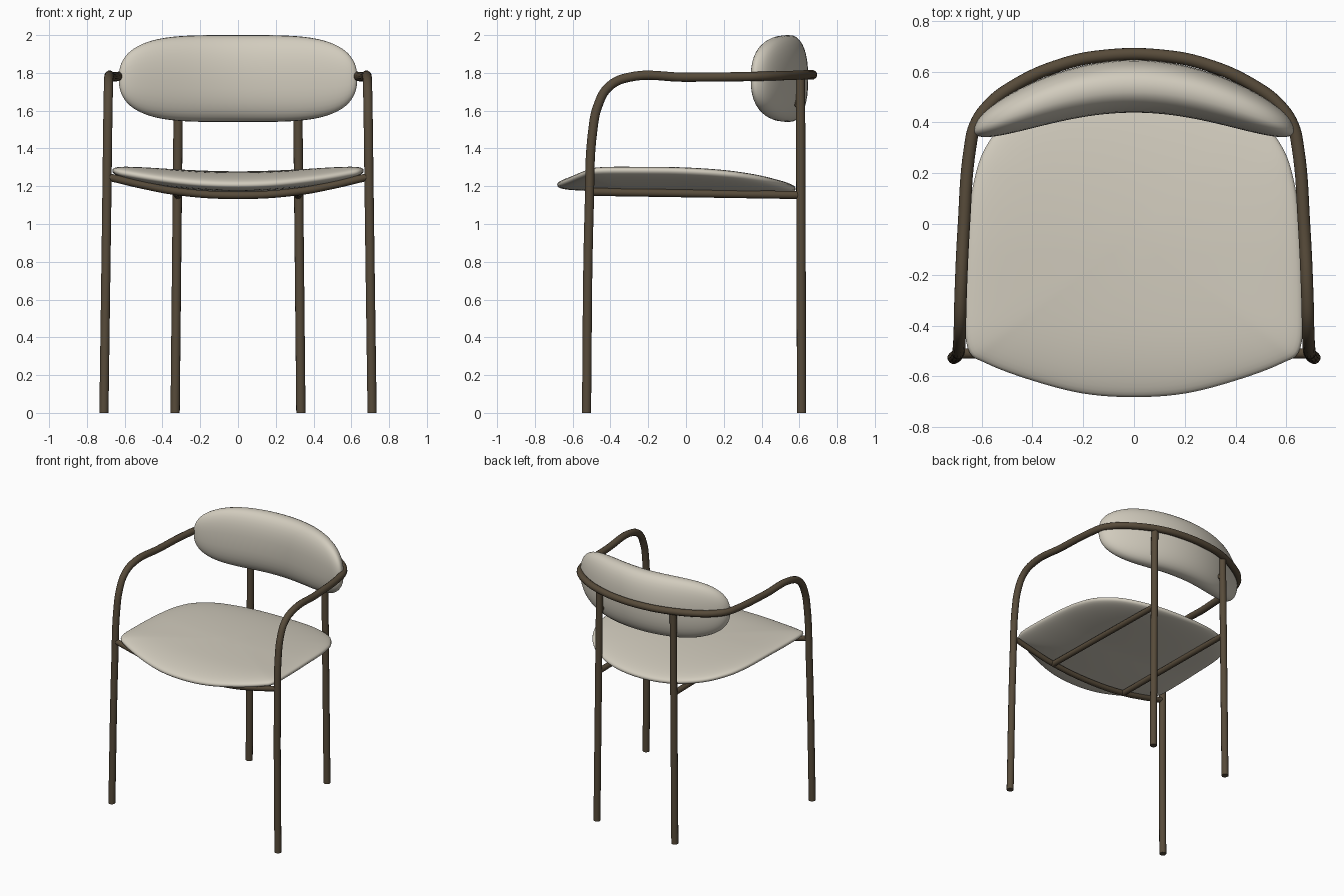
import bpy, bmesh, math
from mathutils import Vector

if "Cube" in bpy.data.objects:
    bpy.data.objects.remove(bpy.data.objects["Cube"], do_unlink=True)


def material(name, rgb):
    m = bpy.data.materials.new(name)
    m.use_nodes = True
    m.diffuse_color = (*rgb, 1)
    m.node_tree.nodes["Principled BSDF"].inputs["Base Color"].default_value = (*rgb, 1)
    return m


FABRIC = material("cream fabric", (0.64, 0.60, 0.51))
METAL = material("bronze metal", (0.095, 0.07, 0.042))


def select_only(ob):
    bpy.ops.object.select_all(action='DESELECT')
    ob.select_set(True)
    bpy.context.view_layer.objects.active = ob


def tube(name, points, radius=0.025):
    """Round tube along a smooth path, turned into a mesh."""
    cu = bpy.data.curves.new(name, 'CURVE')
    cu.dimensions = '3D'
    cu.bevel_depth = radius
    cu.bevel_resolution = 4
    cu.resolution_u = 8
    cu.use_fill_caps = True
    sp = cu.splines.new('BEZIER')
    sp.bezier_points.add(len(points) - 1)
    for bp, p in zip(sp.bezier_points, points):
        bp.co = p
        bp.handle_left_type = bp.handle_right_type = 'AUTO'
    cu.materials.append(METAL)
    ob = bpy.data.objects.new(name, cu)
    bpy.context.collection.objects.link(ob)
    select_only(ob)
    bpy.ops.object.convert(target='MESH')
    bpy.ops.object.shade_smooth_by_angle(angle=math.radians(50))


def loft(name, rings):
    """Closed skin over rings; collapsed end rings are merged to points."""
    bm = bmesh.new()
    rows = [[bm.verts.new(p) for p in ring] for ring in rings]
    n = len(rows[0])
    for a, b in zip(rows, rows[1:]):
        for i in range(n):
            j = (i + 1) % n
            bm.faces.new((a[i], a[j], b[j], b[i]))
    bmesh.ops.remove_doubles(bm, verts=bm.verts, dist=0.0002)
    bmesh.ops.recalc_face_normals(bm, faces=bm.faces)
    me = bpy.data.meshes.new(name)
    bm.to_mesh(me)
    bm.free()
    me.materials.append(FABRIC)
    ob = bpy.data.objects.new(name, me)
    bpy.context.collection.objects.link(ob)
    select_only(ob)
    bpy.ops.object.shade_smooth()


def smooth_loop(pts, steps=6):
    """Closed Catmull-Rom loop through 2D points."""
    out, n = [], len(pts)
    for i in range(n):
        a, b, c, d = (Vector(pts[(i + k) % n]) for k in (-1, 0, 1, 2))
        for s in range(steps):
            t = s / steps
            out.append(0.5 * (2 * b + (c - a) * t + (2 * a - 5 * b + 4 * c - d) * t**2
                              + (3 * b - a - 3 * c + d) * t**3))
    return out


def spow(v, e):
    return math.copysign(abs(v) ** e, v)


# Front legs, arms and back rail: one continuous bent tube
half = [(0.71, -0.527, 0), (0.695, -0.512, 1.1), (0.69, -0.493, 1.5), (0.688, -0.465, 1.63),
        (0.686, -0.41, 1.725), (0.684, -0.31, 1.775), (0.67, 0, 1.777), (0.646, 0.3, 1.78),
        (0.625, 0.39, 1.782), (0.575, 0.465, 1.784), (0.48, 0.54, 1.786), (0.28, 0.63, 1.79),
        (0.1, 0.664, 1.79)]
tube("arm_and_front_leg_frame", half + [(-x, y, z) for x, y, z in reversed(half)])

# Sagging bar between the front legs
bar = [(0.69, -0.51, 1.25), (0.5, -0.51, 1.205), (0.32, -0.51, 1.172)]
tube("front_seat_bar", bar + [(0, -0.51, 1.152)] + [(-x, y, z) for x, y, z in reversed(bar)], 0.02)

# Rear legs, seat rails and backrest mounts
for side, s in (("left", 1), ("right", -1)):
    tube("rear_leg_" + side, [(s * 0.333, 0.612, 0), (s * 0.315, 0.606, 1.78)])
    tube("seat_rail_" + side, [(s * 0.325, -0.51, 1.17), (s * 0.32, 0.605, 1.153)], 0.021)
    tube("backrest_mount_" + side, [(s * 0.315, 0.606, 1.62), (s * 0.3, 0.57, 1.66),
                                    (s * 0.29, 0.56, 1.72)], 0.018)

# Seat cushion: rounded outline, raised at the sides, drooping at front and back
edge = [(0.2, -0.668), (0.4, -0.617), (0.58, -0.55), (0.655, -0.49), (0.665, -0.3),
        (0.652, 0), (0.63, 0.17), (0.58, 0.31), (0.46, 0.45), (0.25, 0.55)]
outline = smooth_loop([(0, -0.682)] + edge + [(0, 0.58)] + [(-x, y) for x, y in reversed(edge)])


def seat_ring(t):
    r, h = math.sin(t) ** 0.8, 0.057 * spow(math.cos(t), 0.8)
    ring = []
    for p in outline:
        x, y = p.x * r, (p.y + 0.05) * r - 0.05
        mid = 1.222 + 0.06 * (x / 0.66) ** 2
        mid -= 0.035 * max(0, (y + 0.1) / 0.68) ** 1.5 + 0.015 * max(0, (-y - 0.4) / 0.28) ** 2
        ring.append((x, y, mid + h))
    return ring


loft("seat_cushion", [seat_ring(math.pi * i / 32) for i in range(33)])


# Backrest cushion: pill shape bent around the rail
def backrest_ring(t):
    u = math.sin(t)
    x, f = 0.628 * u, max(0, 1 - u ** 4) ** 0.42
    yc = 0.543 - 0.5 * x**2 + 0.25 * x**4
    ring = []
    for k in range(36):
        a = math.tau * k / 36
        d = 0.104 * f * spow(math.cos(a), 0.84)
        ring.append((x - 0.5 * d * x, yc + d, 1.77 + 0.23 * f * spow(math.sin(a), 0.84)))
    return ring


loft("backrest_cushion", [backrest_ring(math.pi * (i / 48 - 0.5)) for i in range(49)])
